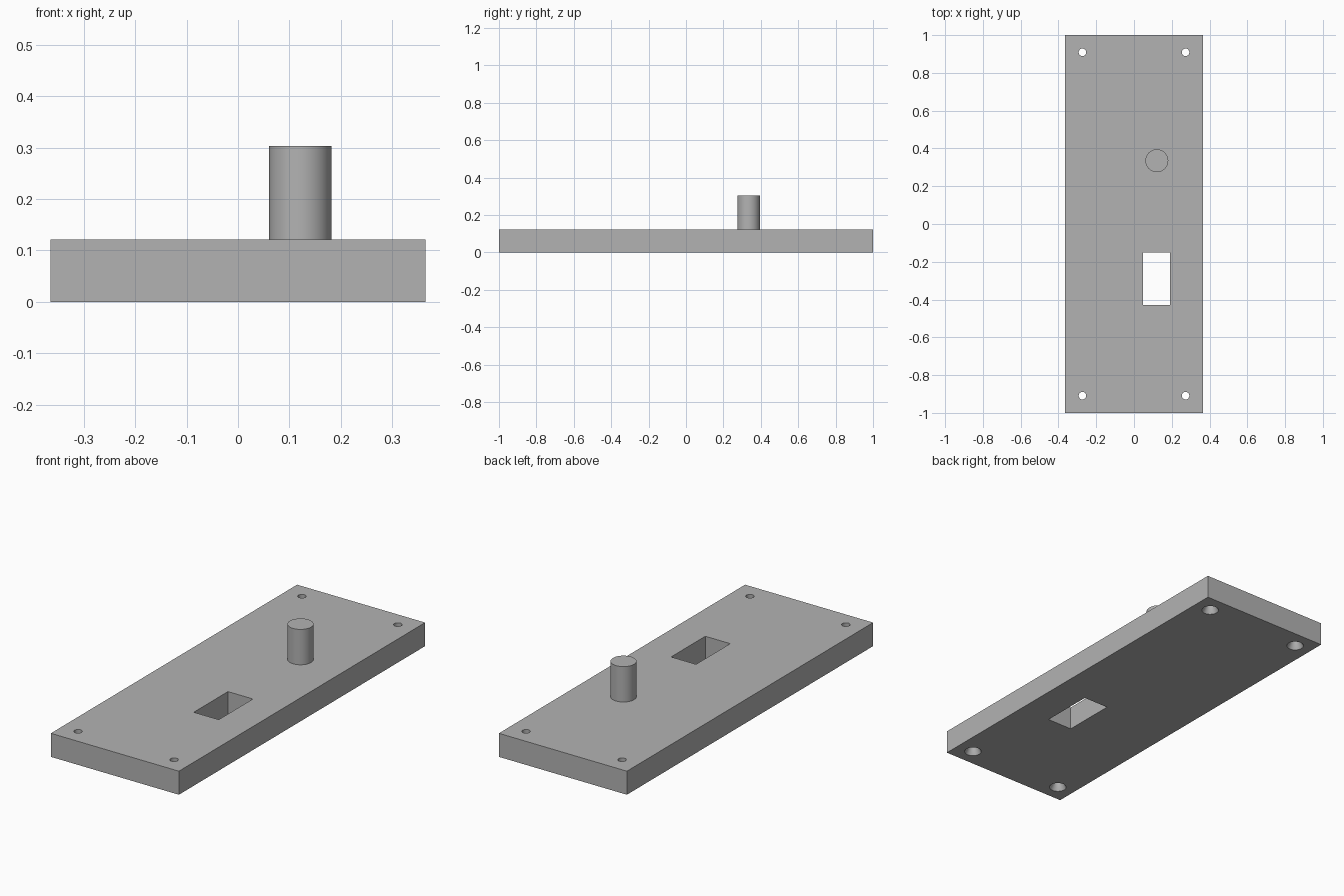
import bpy, bmesh, math
from mathutils import Matrix, Vector

cube = bpy.data.objects.get("Cube")
if cube:
    bpy.data.objects.remove(cube, do_unlink=True)

HALF_X, HALF_Y, THICK = 0.364, 1.0, 0.121

grey = bpy.data.materials.new("plain grey")
grey.use_nodes = True
grey.diffuse_color = (0.45, 0.45, 0.45, 1)
grey.node_tree.nodes["Principled BSDF"].inputs["Base Color"].default_value = grey.diffuse_color


def make_object(name, bm):
    bmesh.ops.recalc_face_normals(bm, faces=bm.faces)
    mesh = bpy.data.meshes.new(name)
    bm.to_mesh(mesh)
    bm.free()
    mesh.materials.append(grey)
    obj = bpy.data.objects.new(name, mesh)
    bpy.context.collection.objects.link(obj)
    return obj


def box(name, low, high):
    low, high = Vector(low), Vector(high)
    bm = bmesh.new()
    place = Matrix.Translation((low + high) / 2) @ Matrix.Diagonal((*(high - low), 1))
    bmesh.ops.create_cube(bm, size=1, matrix=place)
    return make_object(name, bm)


def turned(name, centre, profile, sides=48):
    """Closed round solid from (radius, height) pairs, bottom to top."""
    bm = bmesh.new()
    rings = []
    for r, z in profile:
        angles = [math.tau * i / sides for i in range(sides)]
        rings.append([bm.verts.new((centre[0] + r * math.cos(a),
                                    centre[1] + r * math.sin(a), z)) for a in angles])
    for a, b in zip(rings, rings[1:]):
        for i in range(sides):
            j = (i + 1) % sides
            bm.faces.new((a[i], a[j], b[j], b[i]))
    bm.faces.new(rings[0])
    bm.faces.new(rings[-1])
    return make_object(name, bm)


def smooth(obj):
    bpy.ops.object.select_all(action="DESELECT")
    obj.select_set(True)
    bpy.context.view_layer.objects.active = obj
    bpy.ops.object.shade_smooth_by_angle(angle=math.radians(30))


# Base plate
plate = box("base_plate", (-HALF_X, -HALF_Y, 0), (HALF_X, HALF_Y, THICK))

# Rectangular slot and four screw holes, countersunk from below
cutters = [box("slot_cutter", (0.048, -0.428, -0.1), (0.19, -0.15, 0.2))]
screw = [(0.041, -0.05), (0.041, 0), (0.02, 0.04), (0.02, 0.2)]
for x in (-0.273, 0.273):
    for y in (-0.909, 0.909):
        cutters.append(turned("screw_hole_cutter", (x, y), screw, 32))

for cutter in cutters:
    cutter.hide_render = True
    mod = plate.modifiers.new(cutter.name, "BOOLEAN")
    mod.operation = "DIFFERENCE"
    mod.solver = "EXACT"
    mod.object = cutter
    bpy.context.view_layer.objects.active = plate
    bpy.ops.object.modifier_apply(modifier=mod.name)
    bpy.data.objects.remove(cutter, do_unlink=True)
smooth(plate)

# Upright post
post = turned("post", (0.121, 0.335), [(0.0605, THICK), (0.0605, 0.303)])
smooth(post)
